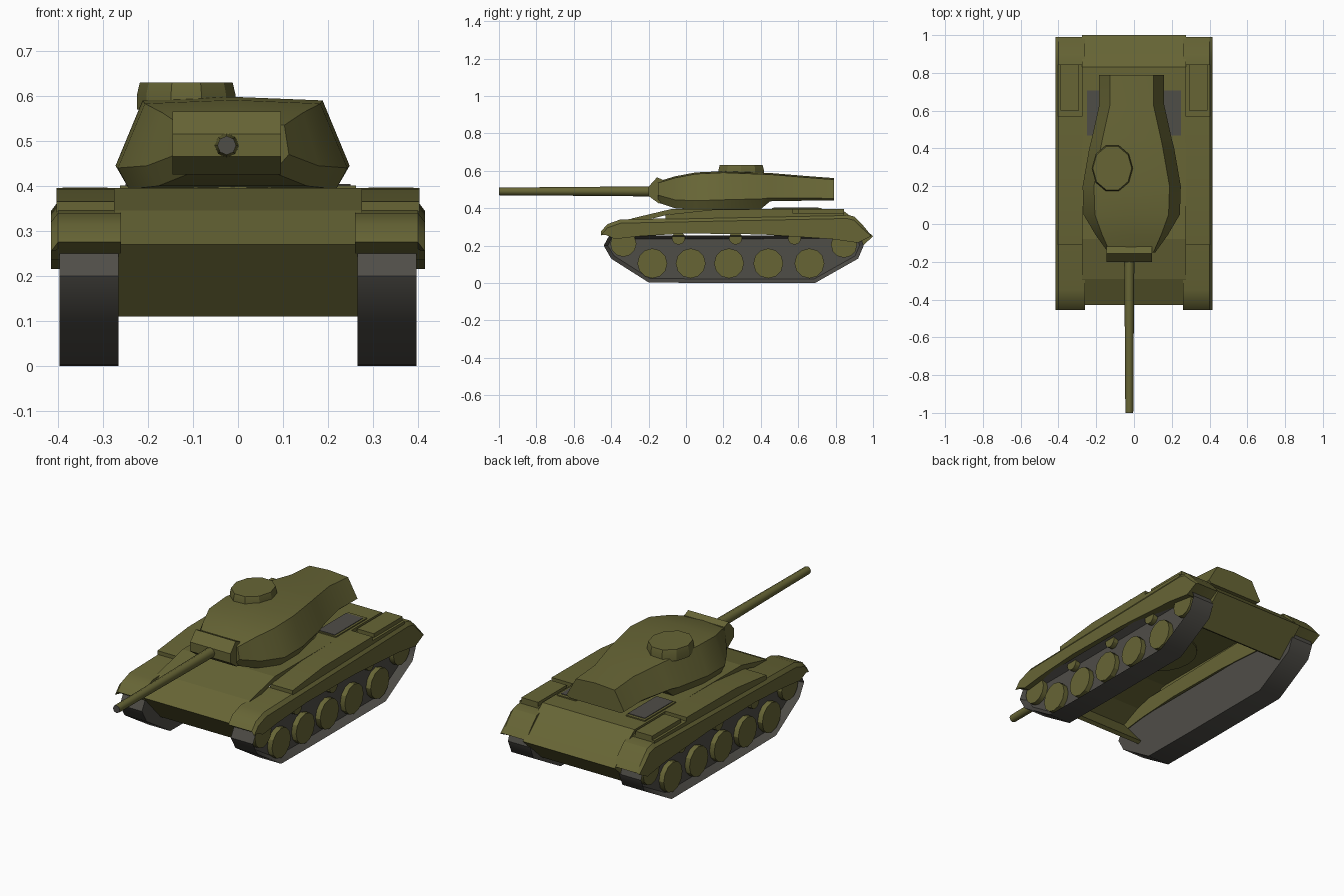
import bpy, bmesh, math
from mathutils import Vector

cube = bpy.data.objects.get("Cube")
if cube:
    bpy.data.objects.remove(cube, do_unlink=True)


def material(name, rgb):
    m = bpy.data.materials.new(name)
    m.use_nodes = True
    m.diffuse_color = (*rgb, 1)
    m.node_tree.nodes["Principled BSDF"].inputs["Base Color"].default_value = (*rgb, 1)
    return m


olive = material("olive paint", (0.135, 0.130, 0.036))
grey = material("track grey", (0.078, 0.074, 0.064))


def finish(name, bm, mat, angle=30):
    bmesh.ops.recalc_face_normals(bm, faces=bm.faces)
    mesh = bpy.data.meshes.new(name)
    bm.to_mesh(mesh)
    bm.free()
    mesh.materials.append(mat)
    ob = bpy.data.objects.new(name, mesh)
    bpy.context.collection.objects.link(ob)
    bpy.ops.object.select_all(action='DESELECT')
    ob.select_set(True)
    bpy.context.view_layer.objects.active = ob
    bpy.ops.object.shade_smooth_by_angle(angle=math.radians(angle))
    return ob


def skin(rings):
    """Closed body through rings of equal point count, with capped ends."""
    bm = bmesh.new()
    rows = [[bm.verts.new(p) for p in ring] for ring in rings]
    n = len(rows[0])
    for a, b in zip(rows, rows[1:]):
        for i in range(n):
            j = (i + 1) % n
            bm.faces.new((a[i], a[j], b[j], b[i]))
    bm.faces.new(rows[0])
    bm.faces.new(rows[-1])
    bmesh.ops.recalc_face_normals(bm, faces=bm.faces)
    return bm


def prism(name, profile, x0, x1, mat, angle=30):
    return finish(name, skin([[(x, y, z) for y, z in profile] for x in (x0, x1)]), mat, angle)


def box(name, x0, x1, y0, y1, z0, z1, mat):
    return prism(name, [(y0, z0), (y1, z0), (y1, z1), (y0, z1)], x0, x1, mat)


def circle(n, r):
    return [(r * math.cos(math.tau * i / n), r * math.sin(math.tau * i / n)) for i in range(n)]


# Hull shell: front plates, deck and rear plates, open underneath
hull = [(-.28, .11), (-.43, .27), (-.29, .345), (-.08, .395), (.83, .395), (.87, .365),
        (1.0, .25), (.85, .11), (.83, .12), (.96, .25), (.85, .34), (.8, .37),
        (-.08, .37), (-.28, .32), (-.39, .27), (-.26, .12)]
prism("hull", hull, -.275, .275, olive, 10)

# Running gear and fenders on both sides
track = [(-.41, .255), (-.44, .2), (-.40, .13), (-.2, .003), (.1, 0), (.69, 0),
         (.92, .13), (.95, .2), (.93, .255)]
fender_top = [(-.455, .275), (-.42, .315), (-.35, .34), (.86, .365), (.9, .355), (.945, .31), (.99, .255)]
fender_low = [(.92, .215), (.78, .235), (.4, .26), (0, .265), (-.25, .25), (-.38, .235), (-.43, .258)]
wheels = [(y, .105, .08) for y in (-.18, .025, .23, .44, .66)]
wheels += [(-.335, .21, .07), (.845, .205, .07)]
wheels += [(y, .24, .035) for y in (-.04, .265, .58)]

for s, side in ((1, "left"), (-1, "right")):
    # Track body with a recess on its outer face
    bm = skin([[(s * x, y, z) for y, z in track] for x in (.265, .397)])
    outer = max((f for f in bm.faces if len(f.verts) > 4), key=lambda f: s * f.calc_center_median().x)
    bmesh.ops.inset_individual(bm, faces=[outer], thickness=.022, depth=-.04)
    finish(side + "_track", bm, grey, 40)

    for i, (y, z, r) in enumerate(wheels):
        prism(f"{side}_wheel_{i + 1}", [(y + a, z + b) for a, b in circle(12, r)],
              s * .35, s * .385, olive)

    # Fender with a chamfered outer edge
    lowered = [(y, max(z - .02, .25)) for y, z in fender_top]
    rings = [[(s * x, y, z) for y, z in top + fender_low]
             for x, top in ((.26, fender_top), (.40, fender_top), (.415, lowered))]
    finish(side + "_fender", skin(rings), olive)

    # Stowage on the fender
    prism(side + "_stowage_box",
          [(-.11, .33), (-.11, .365), (.15, .393), (.57, .396), (.57, .34)],
          s * .27, s * .403, olive, 10)
    box(side + "_rear_box", s * .27, s * .403, .57, .845, .34, .375, olive)
    box(side + "_rear_box_lid", s * .29, s * .39, .6, .845, .37, .397, olive)

    # Engine grille and its frame
    box(side + "_grille_frame", s * .15, s * .262, .46, .725, .385, .401, olive)
    box(side + "_grille", s * .15, s * .25, .468, .708, .395, .404, grey)

# Turret: y, then width and height at the base, widest line and shoulder
sections = [
    (-.15, .09, .43, .125, .47, .115, .535),
    (-.06, .165, .40, .19, .445, .155, .562),
    (.05, .23, .393, .255, .44, .195, .583),
    (.2, .23, .393, .26, .445, .2, .59),
    (.40, .19, .395, .225, .45, .165, .582),
    (.45, .185, .437, .212, .455, .155, .58),
    (.63, .155, .44, .172, .455, .115, .565),
    (.79, .155, .44, .172, .452, .115, .553),
]
cx = -.012
rings = []
for y, wb, zb, wm, zm, ws, zs in sections:
    half = [(wb, zb), (wm, zm), (ws, zs)]
    ring = [(cx + w, y, z) for w, z in half] + [(cx, y, zs + .008)]
    ring += [(cx - w, y, z) for w, z in reversed(half)]
    rings.append(ring)
finish("turret", skin(rings), olive, 32)

# Turret ring reaching through the deck
bm = skin([[(cx + x, .18 + y, z) for x, y in circle(20, .2)] for z in (.36, .4)])
finish("turret_ring", bm, olive)

# Commander's hatch
bm = skin([[(-.115 + x, .295 + 1.17 * y, z) for x, y in circle(10, r)]
           for r, z in ((.109, .57), (.109, .605), (.103, .63))])
finish("cupola", bm, olive, 25)

# Gun mantlet
mantlet = [(-.2, .465), (-.2, .515), (-.155, .565), (-.12, .55), (-.12, .44), (-.145, .425)]
prism("mantlet", mantlet, -.145, .095, olive, 20)

# Gun barrel and its dark muzzle face
bm = skin([[(-.025 + x, y, .49 + z) for x, z in circle(8, r)]
           for y, r in ((-.998, .021), (-.78, .022), (-.18, .027))])
finish("gun_barrel", bm, olive, 50)
bm = skin([[(-.025 + x, y, .49 + z) for x, z in circle(8, .0205)] for y in (-1.0, -.997)])
finish("muzzle", bm, grey)
